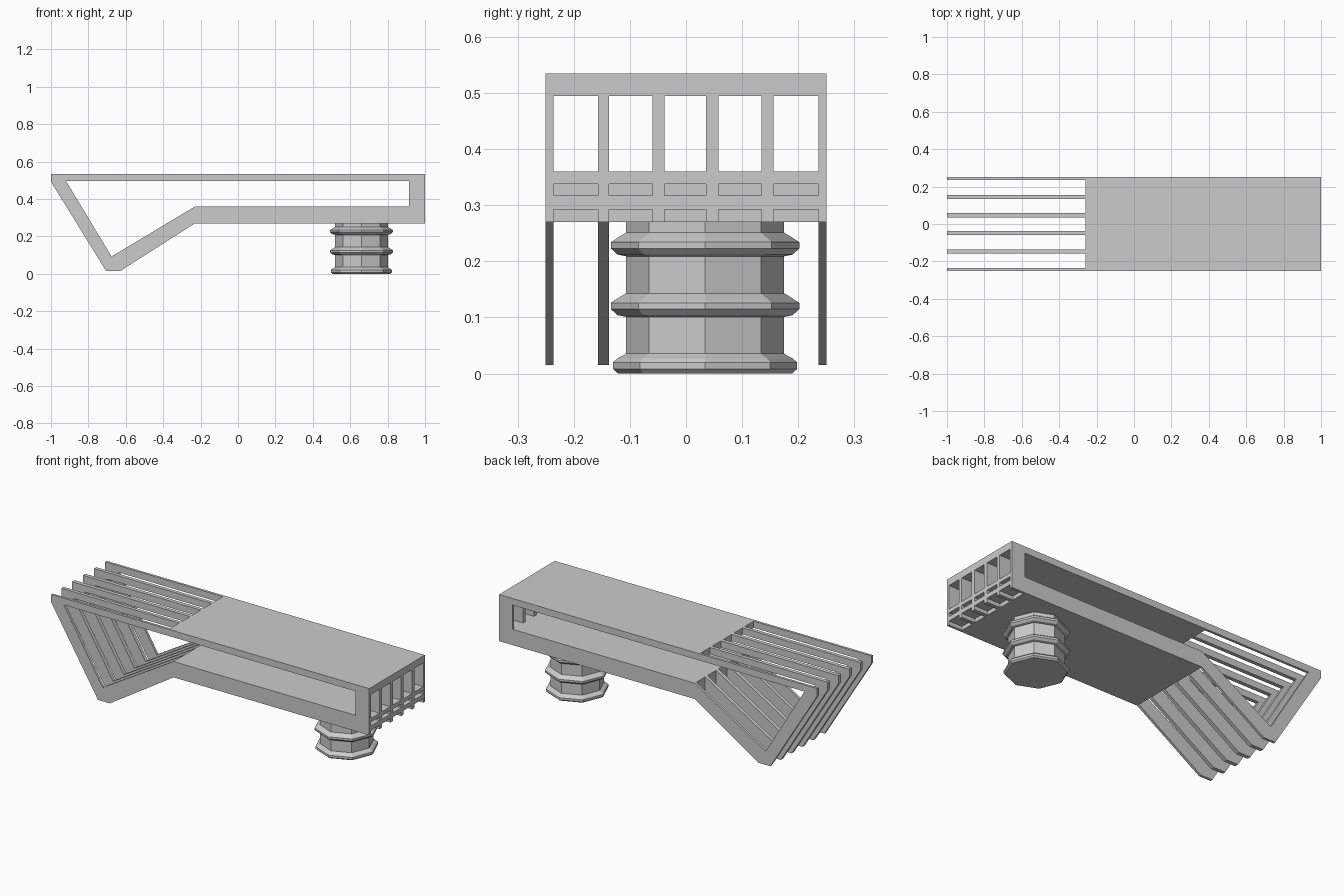
import bpy, bmesh, math

if "Cube" in bpy.data.objects:
    bpy.data.objects.remove(bpy.data.objects["Cube"])


def prism(bm, pts, y0, y1):
    """Extrude an x/z polygon from y0 to y1."""
    face = bm.faces.new([bm.verts.new((x, y0, z)) for x, z in pts])
    res = bmesh.ops.extrude_face_region(bm, geom=[face])
    verts = [v for v in res["geom"] if isinstance(v, bmesh.types.BMVert)]
    bmesh.ops.translate(bm, verts=verts, vec=(0, y1 - y0, 0))


def finish(bm, name):
    bmesh.ops.recalc_face_normals(bm, faces=bm.faces)
    mesh = bpy.data.meshes.new(name)
    bm.to_mesh(mesh)
    bm.free()
    obj = bpy.data.objects.new(name, mesh)
    bpy.context.collection.objects.link(obj)
    return obj


# Frame: closed band swept across the full width
outer = [(-1, .535), (1, .535), (1, .27), (-.23, .27), (-.63, .015), (-.705, .015), (-1, .492)]
inner = [(-.92, .497), (.915, .497), (.915, .36), (-.23, .36), (-.676, .093)]
bm = bmesh.new()
edges = []
for loop in (outer, inner):
    vs = [bm.verts.new((x, -.25, z)) for x, z in loop]
    edges += [bm.edges.new((vs[i], vs[(i + 1) % len(vs)])) for i in range(len(vs))]
bmesh.ops.triangle_fill(bm, edges=edges, use_beauty=True)
bmesh.ops.dissolve_degenerate(bm, dist=1e-6, edges=bm.edges)
res = bmesh.ops.extrude_face_region(bm, geom=bm.faces[:])
bmesh.ops.translate(bm, vec=(0, .5, 0),
                    verts=[v for v in res["geom"] if isinstance(v, bmesh.types.BMVert)])
frame = finish(bm, "bench_frame")

# Gaps between the six slats, at both ends
gaps = [(-.236, -.157), (-.137, -.06), (-.038, .036), (.058, .135), (.156, .236)]
bm = bmesh.new()
for y0, y1 in gaps:
    prism(bm, [(-1.1, -.1), (-.23, -.1), (-.23, .43), (-.26, .43), (-.26, .6), (-1.1, .6)], y0, y1)
    for z0, z1 in ((.2, .292), (.317, .338), (.36, .495)):
        x0 = .9 if z0 == .36 else .915
        prism(bm, [(x0, z0), (1.1, z0), (1.1, z1), (x0, z1)], y0, y1)
cutter = finish(bm, "gap_cutter")
cutter.hide_render = True
cutter.hide_set(True)
mod = frame.modifiers.new("gaps", "BOOLEAN")
mod.operation = "DIFFERENCE"
mod.solver = "EXACT"
mod.object = cutter

# Pedestal: eight-sided lathe with three rings
profile = [(.155, 0), (.164, .008), (.164, .02), (.156, .027), (.143, .034), (.141, .036)]
for c in (.122, .23):
    profile += [(.141, c - .021), (.156, c - .018), (.168, c - .007), (.168, c + .004),
                (.156, c + .012), (.141, c + .021)]
profile.append((.141, .272))
bm = bmesh.new()
rings = [[bm.verts.new((.66 + r * math.cos(i * math.pi / 4), .034 + r * math.sin(i * math.pi / 4), z))
          for i in range(8)] for r, z in profile]
for a, b in zip(rings, rings[1:]):
    for i in range(8):
        j = (i + 1) % 8
        bm.faces.new((a[i], a[j], b[j], b[i]))
bm.faces.new(rings[0])
bm.faces.new(rings[-1])
finish(bm, "pedestal")
